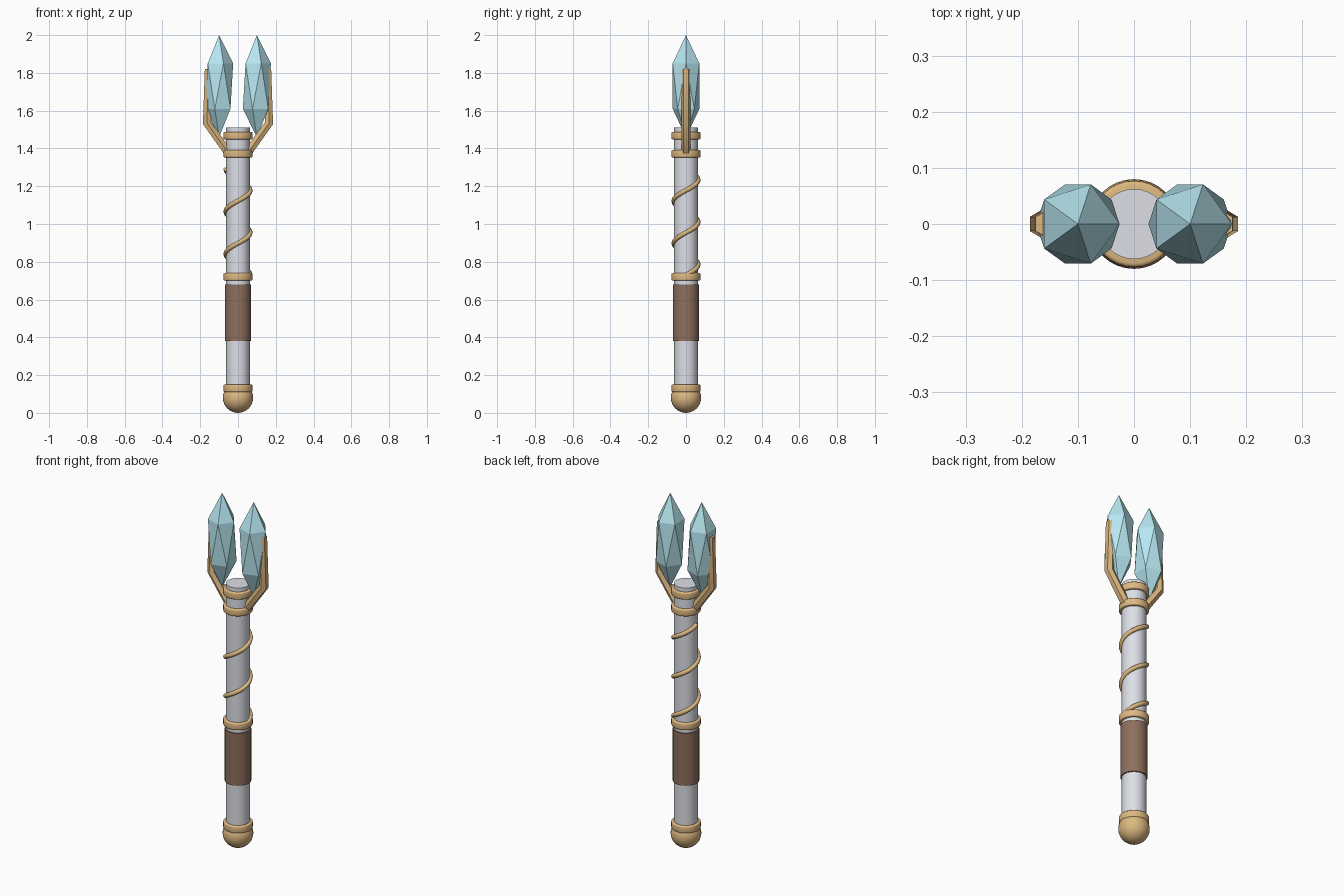
import bpy, bmesh
from math import sin, cos, pi, radians
from mathutils import Vector

if "Cube" in bpy.data.objects:
    bpy.data.objects.remove(bpy.data.objects["Cube"])


def material(name, rgb):
    m = bpy.data.materials.new(name)
    m.diffuse_color = (*rgb, 1)
    m.use_nodes = True
    m.node_tree.nodes["Principled BSDF"].inputs["Base Color"].default_value = m.diffuse_color
    return m


SILVER = material("silver", (0.72, 0.74, 0.79))
GOLD = material("gold", (0.72, 0.48, 0.22))
LEATHER = material("leather", (0.27, 0.16, 0.11))
ICE = material("ice", (0.48, 0.80, 0.88))


def finish(name, bm, mat, smooth=True):
    bmesh.ops.recalc_face_normals(bm, faces=bm.faces)
    me = bpy.data.meshes.new(name)
    bm.to_mesh(me)
    bm.free()
    me.materials.append(mat)
    ob = bpy.data.objects.new(name, me)
    bpy.context.collection.objects.link(ob)
    if smooth:
        bpy.ops.object.select_all(action='DESELECT')
        ob.select_set(True)
        bpy.context.view_layer.objects.active = ob
        bpy.ops.object.shade_smooth_by_angle(angle=radians(40))
    return ob


def cylinder(name, radius, z0, z1, mat, bevel=0.0):
    bm = bmesh.new()
    bmesh.ops.create_cone(bm, cap_ends=True, segments=32, radius1=radius,
                          radius2=radius, depth=z1 - z0)
    bmesh.ops.translate(bm, vec=(0, 0, (z0 + z1) / 2), verts=bm.verts)
    if bevel:
        rim = [e for e in bm.edges if abs(e.verts[0].co.z - e.verts[1].co.z) < 1e-5]
        bmesh.ops.bevel(bm, geom=rim, offset=bevel, segments=3, profile=0.5,
                        affect='EDGES')
    return finish(name, bm, mat)


def tube(name, path, refs, radius, sides, mat):
    """Sweep a regular polygon along a path; refs fix the section's roll."""
    bm = bmesh.new()
    rings = []
    for i, p in enumerate(path):
        t = Vector()
        if i > 0:
            t += (p - path[i - 1]).normalized()
        if i < len(path) - 1:
            t += (path[i + 1] - p).normalized()
        t.normalize()
        u = (refs[i] - t * refs[i].dot(t)).normalized()
        v = t.cross(u)
        rings.append([bm.verts.new(p + radius * (cos(a) * u + sin(a) * v))
                      for a in (2 * pi * k / sides for k in range(sides))])
    for a, b in zip(rings, rings[1:]):
        for k in range(sides):
            j = (k + 1) % sides
            bm.faces.new((a[k], a[j], b[j], b[k]))
    bm.faces.new(rings[0])
    bm.faces.new(rings[-1])
    return finish(name, bm, mat)


# Shaft and grip
cylinder("shaft", 0.0625, 0.08, 1.51, SILVER)
cylinder("grip", 0.069, 0.38, 0.68, LEATHER)

# Pommel
bm = bmesh.new()
bmesh.ops.create_uvsphere(bm, u_segments=32, v_segments=16, radius=0.08)
bmesh.ops.translate(bm, vec=(0, 0, 0.08), verts=bm.verts)
finish("pommel", bm, GOLD)

# Collar rings
for i, z in enumerate((0.13, 0.72, 1.372, 1.468)):
    cylinder(f"collar_ring_{i + 1}", 0.077, z - 0.02, z + 0.02, GOLD, 0.007)

# Spiral wire: two and a half turns
N = 100
refs = [Vector((cos(5 * pi * i / N), sin(5 * pi * i / N), 0)) for i in range(N + 1)]
path = [r * 0.065 + Vector((0, 0, 0.73 + 0.56 * i / N)) for i, r in enumerate(refs)]
tube("spiral_wire", path, refs, 0.012, 10, GOLD)

# Prongs and crystals on both sides
for side, s in (("left", -1), ("right", 1)):
    path = [Vector((s * x, 0, z)) for x, z in ((0.05, 1.375), (0.165, 1.535), (0.154, 1.82))]
    tube(f"prong_{side}", path, [Vector((0, 1, 0))] * 3, 0.025, 6, GOLD)

    bm = bmesh.new()
    bmesh.ops.create_icosphere(bm, subdivisions=1, radius=1)
    bmesh.ops.scale(bm, vec=(0.083, 0.083, 0.27), verts=bm.verts)
    bmesh.ops.translate(bm, vec=(s * 0.1, 0, 1.73), verts=bm.verts)
    finish(f"crystal_{side}", bm, ICE, smooth=False)
